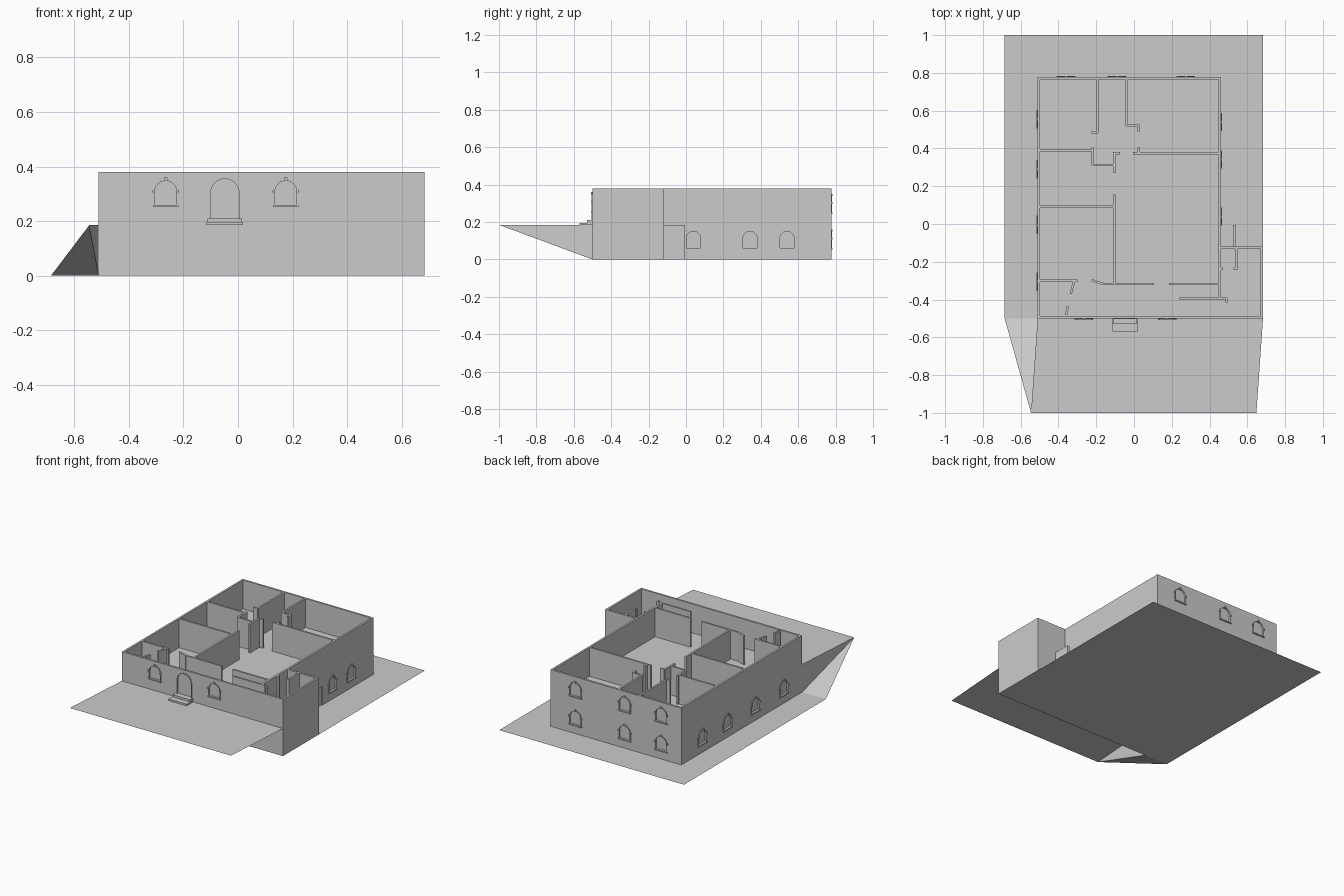
import bpy, math
from mathutils import Matrix, Vector

if "Cube" in bpy.data.objects:
    bpy.data.objects.remove(bpy.data.objects["Cube"])

T, H, FLOOR = 0.013, 0.38, 0.187   # wall thickness, wall top, upper floor level


def mesh(name, verts, faces):
    me = bpy.data.meshes.new(name)
    me.from_pydata(verts, [], faces)
    me.update()
    ob = bpy.data.objects.new(name, me)
    bpy.context.collection.objects.link(ob)
    return ob


def prism(name, pts, a, b, mat=Matrix()):
    """Extrude a counter-clockwise 2D outline from local z=a to z=b."""
    n = len(pts)
    v = [mat @ Vector((x, y, z)) for z in (a, b) for x, y in pts]
    f = [list(range(n))[::-1], list(range(n, 2 * n))]
    f += [[i, (i + 1) % n, n + (i + 1) % n, n + i] for i in range(n)]
    return mesh(name, v, f)


def box(name, x0, x1, y0, y1, z0, z1):
    return prism(name, [(x0, y0), (x1, y0), (x1, y1), (x0, y1)], z0, z1)


def partition(name, x0, y0, x1, y1, z0=FLOOR, z1=H):
    """Thin wall along a centre line."""
    d = Vector((x1 - x0, y1 - y0))
    n = Vector((-d.y, d.x)).normalized() * 0.006
    return prism(name, [(x0 - n.x, y0 - n.y), (x1 - n.x, y1 - n.y),
                        (x1 + n.x, y1 + n.y), (x0 + n.x, y0 + n.y)], z0, z1)


def arch(hw, z0, z1, seg=12):
    """Round-headed outline, from lower left over the right side."""
    c = z1 - hw
    return [(-hw, z0), (hw, z0)] + [(hw * math.cos(math.pi * i / seg),
            c + hw * math.sin(math.pi * i / seg)) for i in range(seg + 1)]


# Facade frames: local x along wall, local y up, local z outward
def facade(x, y, ang):
    return Matrix.Translation((x, y, 0)) @ Matrix.Rotation(ang, 4, 'Z') @ Matrix.Rotation(math.pi / 2, 4, 'X')


def recess(wall, outline, mat):
    cut = prism("opening_cutter", outline, -0.007, 0.02, mat)
    cut.hide_render = True
    cut.hide_set(True)
    m = wall.modifiers.new("opening", 'BOOLEAN')
    m.operation, m.object, m.solver = 'DIFFERENCE', cut, 'EXACT'


def arch_trim(name, hw, z0, z1, mat, w=0.005, d=0.004):
    """Raised band following the jambs and arch."""
    inner, outer = arch(hw, z0, z1)[1:] + [(-hw, z0)], arch(hw + w, z0, z1 + w)[1:] + [(-hw - w, z0)]
    prism(name, outer + inner[::-1], -0.002, d, mat)


def window(wall, mat, z0, z1, hw=0.04):
    recess(wall, arch(hw, z0, z1), mat)
    arch_trim("window_trim", hw, z0, z1, mat)

    def block(name, u0, u1, a, b):
        prism(name, [(u0, a), (u1, a), (u1, b), (u0, b)], -0.002, 0.007, mat)
    block("window_sill", -hw - 0.007, hw + 0.007, z0 - 0.008, z0)
    block("window_keystone", -0.006, 0.006, z1, z1 + 0.011)
    for s in (-1, 1):
        c = s * (hw + 0.004)
        block("window_impost", c - 0.005, c + 0.005, z1 - hw - 0.004, z1 - hw + 0.006)


# Ground, raised forecourt and its sloping side
mesh("ground", [(-.685, -.5, 0), (.683, -.5, 0), (.683, 1, 0), (-.685, 1, 0)], [(0, 1, 2, 3)])
mesh("forecourt", [(-.545, -1, .185), (.648, -1, .185), (.683, -.5, .185), (-.51, -.5, .185)], [(0, 1, 2, 3)])
mesh("forecourt_slope", [(-.685, -.5, 0), (-.545, -1, .185), (-.51, -.5, 0), (-.51, -.5, .185)],
     [(0, 1, 2), (1, 3, 2)])

# Outer walls
Z = 0.0005
front = box("front_wall", -.51, .683, -.5, -.5 + T, Z, H)
back = box("back_wall", -.51, .46, .777 - T, .777, Z, H)
left = box("left_wall", -.51, -.51 + T, -.5 + T, .777 - T, Z, H)
right = box("right_wall", .46 - T, .46, -.39, .777 - T, Z, H)
box("annex_right_wall", .683 - T, .683, -.5 + T, -.12, Z, H)
box("annex_back_wall", .46, .683 - T, -.12 - T, -.12, Z, H)
box("side_yard_wall", .523, .537, -.12, -.005, Z, .185)

# Upper floor slabs
box("main_floor", -.51 + T, .46 - T, -.5 + T, .777 - T, FLOOR - .01, FLOOR)
box("annex_floor", .46 - T, .683 - T, -.5 + T, -.12 - T, FLOOR - .01, FLOOR)

# Windows
for x in (-.265, .175):
    window(front, facade(x, -.5, 0), .26, .348)
for x in (-.36, -.09, .275):
    for z in (.06, .25):
        window(back, facade(x, .777, math.pi), z, z + .09)
for y in (.555, .29, -.005, -.305):
    window(left, facade(-.51, y, -math.pi / 2), .06, .15)
for y in (.04, .342, .54):
    window(right, facade(.46, y, math.pi / 2), .06, .15, .038)

# Front door with two steps, and plain side door
door = facade(-.048, -.5, 0)
recess(front, arch(.052, .21, .355), door)
arch_trim("front_door_trim", .052, .21, .355, door)
box("lower_step", -.115, .018, -.57, -.5, .185, .196)
box("upper_step", -.112, .015, -.53, -.5, .196, .21)
recess(right, [(-.046, -.01), (.046, -.01), (.046, .125), (-.046, .125)], facade(.46, .19, math.pi / 2))

# Interior partitions of the upper floor, as centre lines
PARTITIONS = {
    "back_left_room": [(-.195, .77, -.195, .485), (-.225, .485, -.19, .485)],
    "back_middle_room": [(-.04, .77, -.04, .52), (-.04, .522, .03, .522), (.025, .525, .025, .49)],
    "closet": [(-.5, .39, -.215, .39), (-.22, .405, -.22, .31), (-.22, .312, -.1, .312),
               (-.105, .27, -.105, .38), (-.105, .375, -.075, .375)],
    "back_right_room": [(-.005, .375, .45, .375), (.025, .375, .025, .405)],
    "left_room": [(-.5, .092, -.1, .092), (-.105, .155, -.105, -.318)],
    "entry_hall": [(-.5, -.3, -.3, -.3), (-.318, -.305, -.335, -.37), (-.35, -.435, -.36, -.48),
                   (-.225, -.297, -.16, -.318), (-.16, -.318, .105, -.318), (.185, -.318, .45, -.318)],
    "annex_room": [(.24, -.395, .495, -.395), (.49, -.395, .49, -.415), (.542, -.13, .542, -.24),
                   (.528, -.237, .548, -.237), (.458, -.237, .472, -.237)],
}
for room, lines in PARTITIONS.items():
    for seg in lines:
        partition(room + "_partition", *seg)
